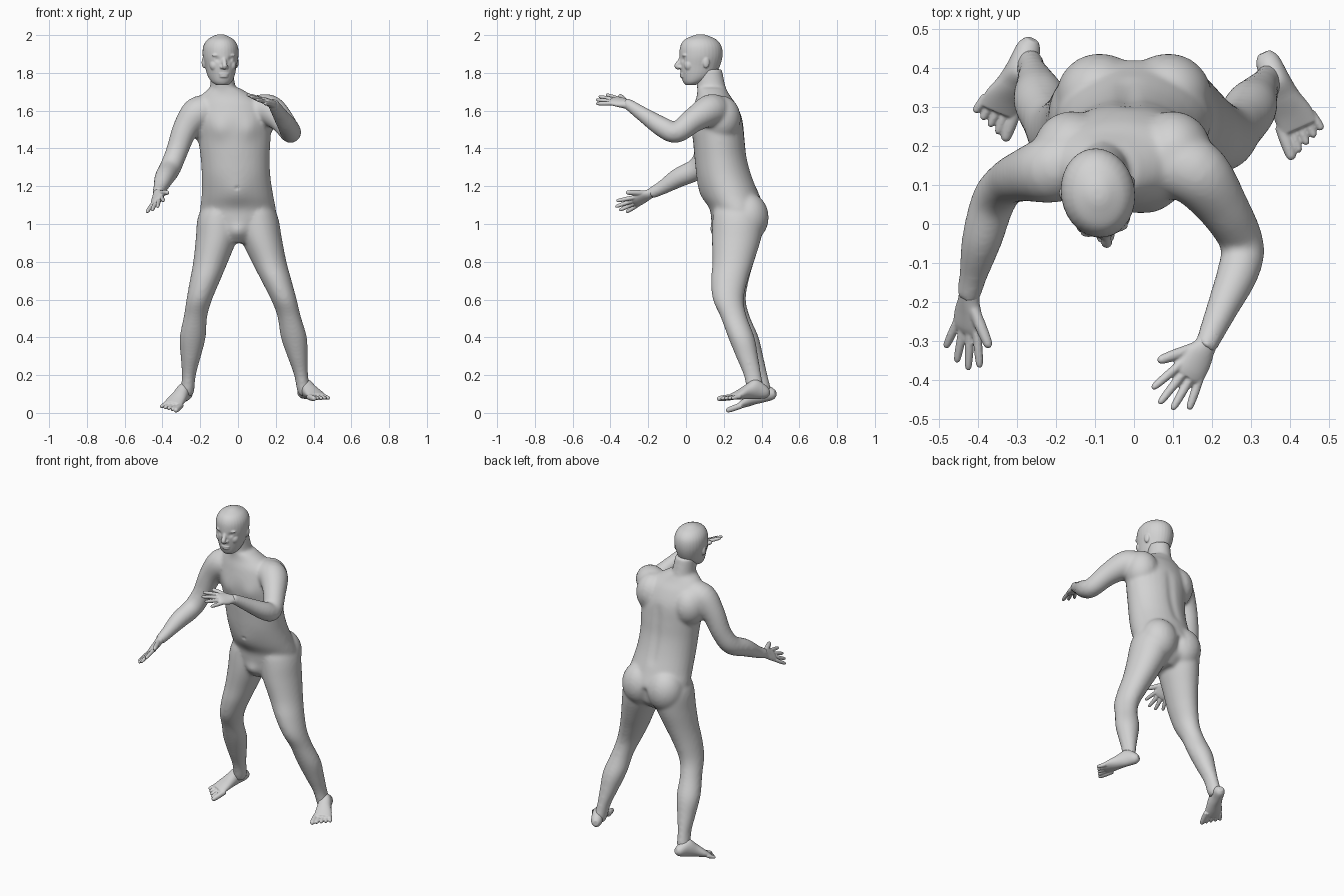
import bpy
import bmesh
import math
from mathutils import Vector, Matrix

X, Y, Z = Vector((1, 0, 0)), Vector((0, 1, 0)), Vector((0, 0, 1))

default_cube = bpy.data.objects.get("Cube")
if default_cube:
    bpy.data.objects.remove(default_cube, do_unlink=True)

skin = bpy.data.materials.new("plain grey")
skin.use_nodes = True
grey = (.65, .65, .65, 1)
skin.diffuse_color = grey
for node in skin.node_tree.nodes:
    if node.type == 'BSDF_PRINCIPLED':
        node.inputs["Base Color"].default_value = grey


def smooth_stations(stations, steps=5):
    """Catmull-Rom interpolation of (x, y, z, radius_a, radius_b) stations."""
    points = [Vector(s) for s in stations]
    result = []
    for i in range(len(points) - 1):
        a, b = points[max(i - 1, 0)], points[i]
        c, d = points[i + 1], points[min(i + 2, len(points) - 1)]
        for k in range(steps):
            t = k / steps
            result.append(b + (c - a) * (t / 2)
                          + (a * 2 - b * 5 + c * 4 - d) * (t * t / 2)
                          + (b * 3 - a - c * 3 + d) * (t * t * t / 2))
    return result + [points[-1]]


def tube(bm, stations, axis=None, ref=Y, sides=32):
    """Loft elliptical rings through the stations and cap both ends."""
    path = smooth_stations(stations)
    centres = [Vector(p[:3]) for p in path]
    rings = []
    for i, p in enumerate(path):
        ahead, behind = centres[min(i + 1, len(path) - 1)], centres[max(i - 1, 0)]
        along = axis or (ahead - behind).normalized()
        u = ref.cross(along).normalized()
        v = along.cross(u)
        ring = []
        for k in range(sides):
            angle = math.tau * k / sides
            offset = (u * math.cos(angle) * max(p[3], .001)
                      + v * math.sin(angle) * max(p[4], .001))
            ring.append(bm.verts.new(centres[i] + offset))
        rings.append(ring)
    for low, high in zip(rings, rings[1:]):
        for k in range(sides):
            n = (k + 1) % sides
            bm.faces.new((low[k], low[n], high[n], high[k]))
    bm.faces.new(rings[0][::-1])
    bm.faces.new(rings[-1])


def limb(bm, stations, ref=Y):
    """Round tube from (x, y, z, radius) stations."""
    tube(bm, [(*s, s[-1]) for s in stations], ref=ref)


def ball(bm, centre, size):
    matrix = Matrix.Translation(centre) @ Matrix.Diagonal((*size, 1))
    bmesh.ops.create_uvsphere(bm, u_segments=24, v_segments=16, radius=1, matrix=matrix)


def digit(bm, base, tip, radius):
    """Finger or toe with a rounded end."""
    base, tip = Vector(base), Vector(tip)
    profile = ((0, 1), (.5, 1), (.9, .8), (1, .3))
    limb(bm, [(*base.lerp(tip, t), radius * r) for t, r in profile], ref=Z)


def frame(origin, forward, side):
    """Matrix with local y along forward and local x close to side."""
    y = Vector(forward).normalized()
    z = Vector(side).cross(y).normalized()
    rotation = Matrix((y.cross(z), y, z)).transposed().to_4x4()
    return Matrix.Translation(origin) @ rotation


def finish(name, bm, voxel, relax, dents=(), matrix=Matrix()):
    """Fuse the lofts into one skin, relax it, then press in the details."""
    bmesh.ops.recalc_face_normals(bm, faces=bm.faces)
    mesh = bpy.data.meshes.new(name)
    bm.to_mesh(mesh)
    bm.free()
    obj = bpy.data.objects.new(name, mesh)
    bpy.context.collection.objects.link(obj)
    fuse = obj.modifiers.new("fuse", 'REMESH')
    fuse.mode, fuse.voxel_size = 'VOXEL', voxel
    soften = obj.modifiers.new("soften", 'SMOOTH')
    soften.factor, soften.iterations = .5, relax
    bpy.context.view_layer.update()
    graph = bpy.context.evaluated_depsgraph_get()
    skin_mesh = bpy.data.meshes.new_from_object(obj.evaluated_get(graph))
    obj.modifiers.clear()
    obj.data = skin_mesh
    bpy.data.meshes.remove(mesh)
    for centre, radius, push in dents:
        centre, push = Vector(centre), Vector(push)
        for v in skin_mesh.vertices:
            gap = (v.co - centre).length / radius
            if gap < 2:
                v.co += push * math.exp(-gap * gap * 2)
    skin_mesh.transform(matrix)
    skin_mesh.materials.clear()
    skin_mesh.materials.append(skin)
    skin_mesh.shade_smooth()
    skin_mesh.name = name


# Torso, neck and shoulder blades
body = bmesh.new()
tube(body, [(0, .26, .9, .06, .08), (0, .27, .95, .15, .12), (0, .28, 1.02, .195, .145),
            (0, .272, 1.08, .2, .146), (-.003, .24, 1.15, .19, .15),
            (-.01, .205, 1.25, .182, .147), (-.015, .185, 1.35, .183, .14),
            (-.02, .175, 1.45, .192, .138), (-.03, .165, 1.55, .2, .135),
            (-.04, .155, 1.63, .18, .112), (-.06, .145, 1.68, .135, .088),
            (-.07, .135, 1.72, .08, .075)], axis=Z)
tube(body, [(-.07, .15, 1.64, .08, .08), (-.08, .133, 1.73, .066, .076),
            (-.088, .118, 1.82, .062, .072)], axis=Z)
ball(body, (.1, .185, 1.56), (.1, .105, .12))
ball(body, (-.16, .185, 1.54), (.1, .105, .12))

# Legs: one profile, with the left leg spread wider and set further forward
leg = [(.07, .27, 1.14, .07, .08), (.092, .275, 1.08, .1, .125), (.104, .275, 1.02, .112, .135),
       (.115, .267, .92, .109, .13), (.145, .25, .8, .092, .11), (.175, .235, .7, .08, .097),
       (.205, .235, .6, .068, .082), (.225, .268, .51, .062, .07), (.24, .315, .4, .069, .07),
       (.25, .35, .3, .054, .059), (.26, .385, .2, .037, .047), (.267, .405, .12, .036, .045),
       (.27, .405, .09, .028, .034)]
for side, spread, forward in ((-1, 0, 0), (1, .09, .055)):
    tube(body, [(side * (x + spread * max(1.02 - z, 0)), y - forward * max(.8 - z, 0), z, a, b)
                for x, y, z, a, b in leg], axis=Z)
    ball(body, (side * .088, .328, 1.035), (.112, .11, .13))

# Arms: left raised across the chest, right hanging forward
limb(body, [(.1, .16, 1.59, .09), (.165, .125, 1.6, .085), (.23, .04, 1.55, .066),
            (.277, -.05, 1.485, .056), (.268, -.12, 1.51, .054), (.225, -.22, 1.575, .041),
            (.19, -.3, 1.63, .031), (.18, -.32, 1.64, .028)], ref=Z)
limb(body, [(-.15, .16, 1.59, .09), (-.215, .14, 1.585, .087), (-.28, .125, 1.5, .068),
            (-.325, .105, 1.38, .058), (-.36, .06, 1.295, .057), (-.39, -.04, 1.245, .052),
            (-.412, -.13, 1.19, .037), (-.425, -.19, 1.16, .03)])

# Chest, belly, navel, spine and seat details
details = [((-.1, .04, 1.5), .08, (0, -.012, 0)), ((.06, .04, 1.5), .08, (0, -.012, 0)),
           ((-.01, .09, 1.17), .1, (0, -.012, 0)), ((-.005, .065, 1.19), .012, (0, .008, 0)),
           ((0, .15, .96), .06, (0, -.016, 0))]
details += [((-.015, .35 - k * .005, 1.2 + k * .025), .04, (0, -.004, 0)) for k in range(14)]
details += [((0, .42, .92 + k * .015), .03, (0, -.009, 0)) for k in range(9)]
finish("body", body, .009, 13, details)

# Head, modelled facing forward at its own centre line and then turned
head = bmesh.new()
tube(head, [(0, -.055, 1.735, .03, .024), (0, -.037, 1.752, .053, .056),
            (0, -.015, 1.785, .071, .088), (0, -.004, 1.835, .083, .107),
            (0, .002, 1.89, .094, .115), (0, .002, 1.94, .091, .11), (0, 0, 1.975, .07, .086),
            (0, 0, 1.997, .034, .04), (0, 0, 2.004, .012, .014)], axis=Z)
limb(head, [(0, -.1, 1.885, .011), (0, -.113, 1.86, .012), (0, -.127, 1.837, .014),
            (0, -.113, 1.825, .011)])
ball(head, (0, -.1, 1.793), (.027, .011, .006))
ball(head, (0, -.098, 1.781), (.024, .012, .007))
ball(head, (0, -.072, 1.753), (.03, .02, .016))
for side in (-1, 1):
    ball(head, (side * .013, -.11, 1.83), (.011, .014, .009))
    ball(head, (side * .033, -.092, 1.893), (.03, .014, .009))
    ball(head, (side * .045, -.07, 1.84), (.026, .026, .03))
    ball(head, (side * .088, .015, 1.855), (.011, .018, .03))
sockets = [((side * .033, -.1, 1.872), .018, (0, .008, 0)) for side in (-1, 1)]
turn = Matrix.Translation((-.092, .077, 0)) @ Matrix.Rotation(math.radians(10), 4, 'Z')
finish("head", head, .004, 5, sockets, turn)


# Hands: palm, four spread fingers and thumb, with the thumb on local +x
def hand(name, wrist, forward, thumb_side):
    bm = bmesh.new()
    tube(bm, [(0, -.03, 0, .026, .025), (0, .01, 0, .03, .023), (.002, .045, 0, .042, .02),
              (0, .085, 0, .044, .017), (0, .105, 0, .038, .012)], axis=Y, ref=Z)
    for base, tip, reach in ((.033, .062, .18), (.012, .024, .202),
                             (-.01, -.016, .195), (-.032, -.056, .168)):
        digit(bm, (base, .085, 0), (tip, reach, -.012), .0112)
    digit(bm, (.018, .025, -.003), (.088, .112, -.01), .0145)
    finish(name, bm, .004, 3, matrix=frame(wrist, forward, thumb_side))


hand("left_hand", (.187, -.305, 1.632), (-.1, -.17, .045), (-.8, .4, .4))
hand("right_hand", (-.423, -.185, 1.163), (-.012, -.17, -.09), (.7, -.05, .65))


# Feet: heel-to-ball loft with five toes, the big toe on the inner side
def foot(name, side, heel, forward):
    bm = bmesh.new()
    tube(bm, [(0, -.005, .032, .016, .016), (0, .018, .037, .031, .036),
              (0, .07, .052, .036, .052), (0, .12, .042, .042, .04),
              (-side * .005, .17, .028, .05, .027), (-side * .005, .21, .019, .052, .017)],
         axis=Y, ref=Z)
    for k in range(5):
        across = side * (.036 - k * .021)
        digit(bm, (across, .185, .017), (across * 1.2, .278 - k * .01, .011),
              .016 if k == 0 else .0115)
    finish(name, bm, .004, 4, matrix=frame(heel, forward, -X))


foot("left_foot", 1, (.335, .437, .077), (.105, -.24, -.012))
foot("right_foot", -1, (-.262, .478, .074), (-.105, -.235, -.066))
